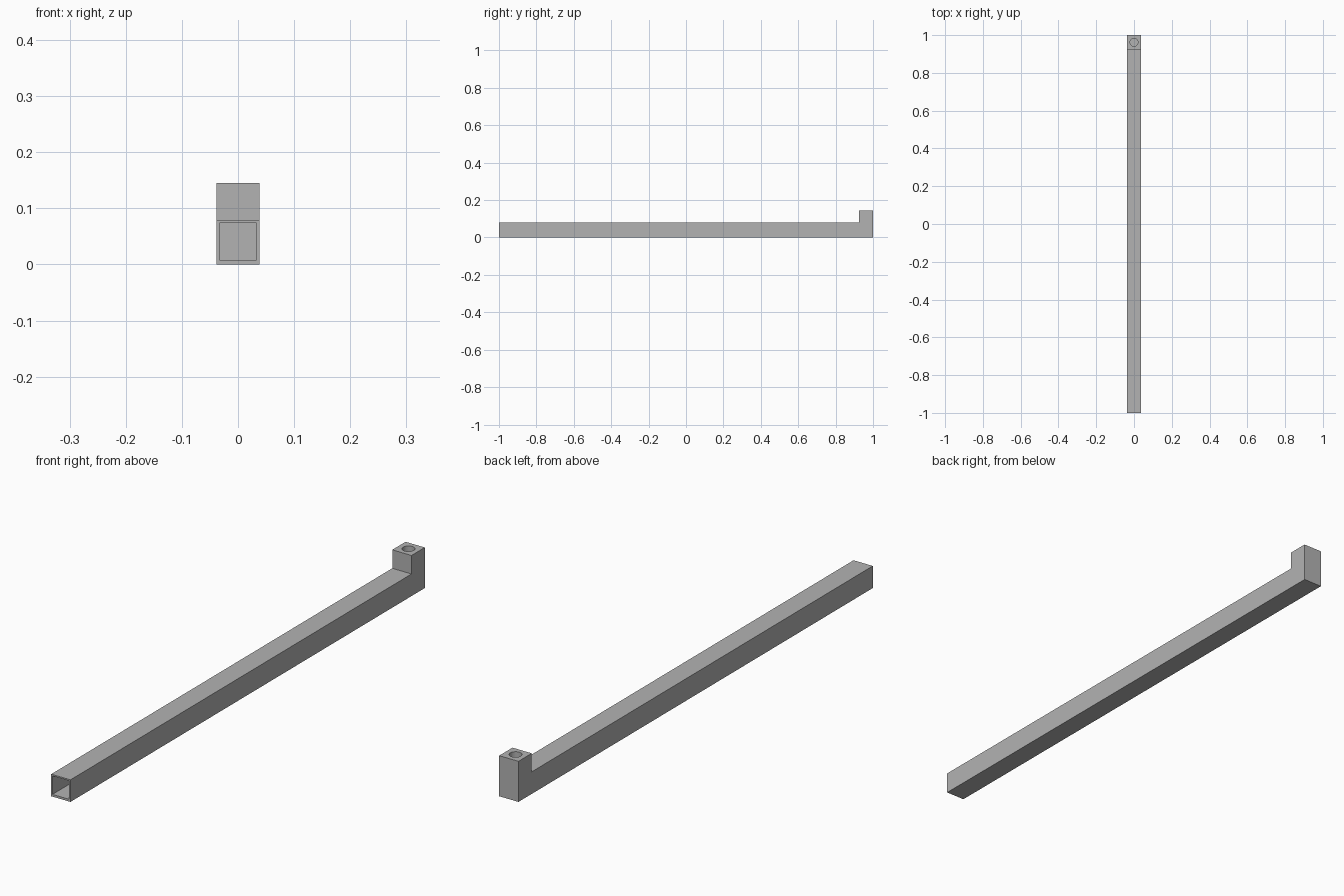
import bpy
import bmesh
from mathutils import Matrix, Vector

cube = bpy.data.objects.get("Cube")
if cube:
    bpy.data.objects.remove(cube, do_unlink=True)

HALF_WIDTH = 0.038
BAR_TOP, POST_TOP = 0.079, 0.145
POST_FRONT = 0.925

grey = bpy.data.materials.new("plain_grey")
grey.use_nodes = True
colour = (0.45, 0.45, 0.45, 1)
grey.diffuse_color = colour
grey.node_tree.nodes["Principled BSDF"].inputs["Base Color"].default_value = colour


def make_object(name, bm):
    bmesh.ops.recalc_face_normals(bm, faces=bm.faces)
    mesh = bpy.data.meshes.new(name)
    bm.to_mesh(mesh)
    bm.free()
    mesh.materials.append(grey)
    obj = bpy.data.objects.new(name, mesh)
    bpy.context.collection.objects.link(obj)
    return obj


def cut(target, cutter):
    mod = target.modifiers.new(cutter.name, "BOOLEAN")
    mod.operation = "DIFFERENCE"
    mod.solver = "EXACT"
    mod.object = cutter
    cutter.hide_render = True
    cutter.hide_viewport = True
    cutter.display_type = "WIRE"


# L-shaped side profile extruded across the width: bar and upright end post
bm = bmesh.new()
profile = [(-1, 0), (1, 0), (1, POST_TOP), (POST_FRONT, POST_TOP),
           (POST_FRONT, BAR_TOP), (-1, BAR_TOP)]
side = bm.faces.new([bm.verts.new((-HALF_WIDTH, y, z)) for y, z in profile])
extruded = bmesh.ops.extrude_face_region(bm, geom=[side])
bmesh.ops.translate(bm, vec=Vector((2 * HALF_WIDTH, 0, 0)),
                    verts=[v for v in extruded["geom"] if isinstance(v, bmesh.types.BMVert)])
tube = make_object("square_tube_with_post", bm)

# Square channel open at the front and closed at the back
bm = bmesh.new()
front, back, low, high = -1.1, 0.99, 0.008, 0.074
bmesh.ops.create_cube(bm, size=1, matrix=Matrix.Translation((0, (front + back) / 2, (low + high) / 2))
                      @ Matrix.Diagonal((0.066, back - front, high - low, 1)))
cut(tube, make_object("channel_cutter", bm))

# Round hole down through the post into the channel
bm = bmesh.new()
bmesh.ops.create_cone(bm, cap_ends=True, segments=32, radius1=0.021, radius2=0.021,
                      depth=0.14, matrix=Matrix.Translation((0, 0.962, 0.12)))
cut(tube, make_object("hole_cutter", bm))
